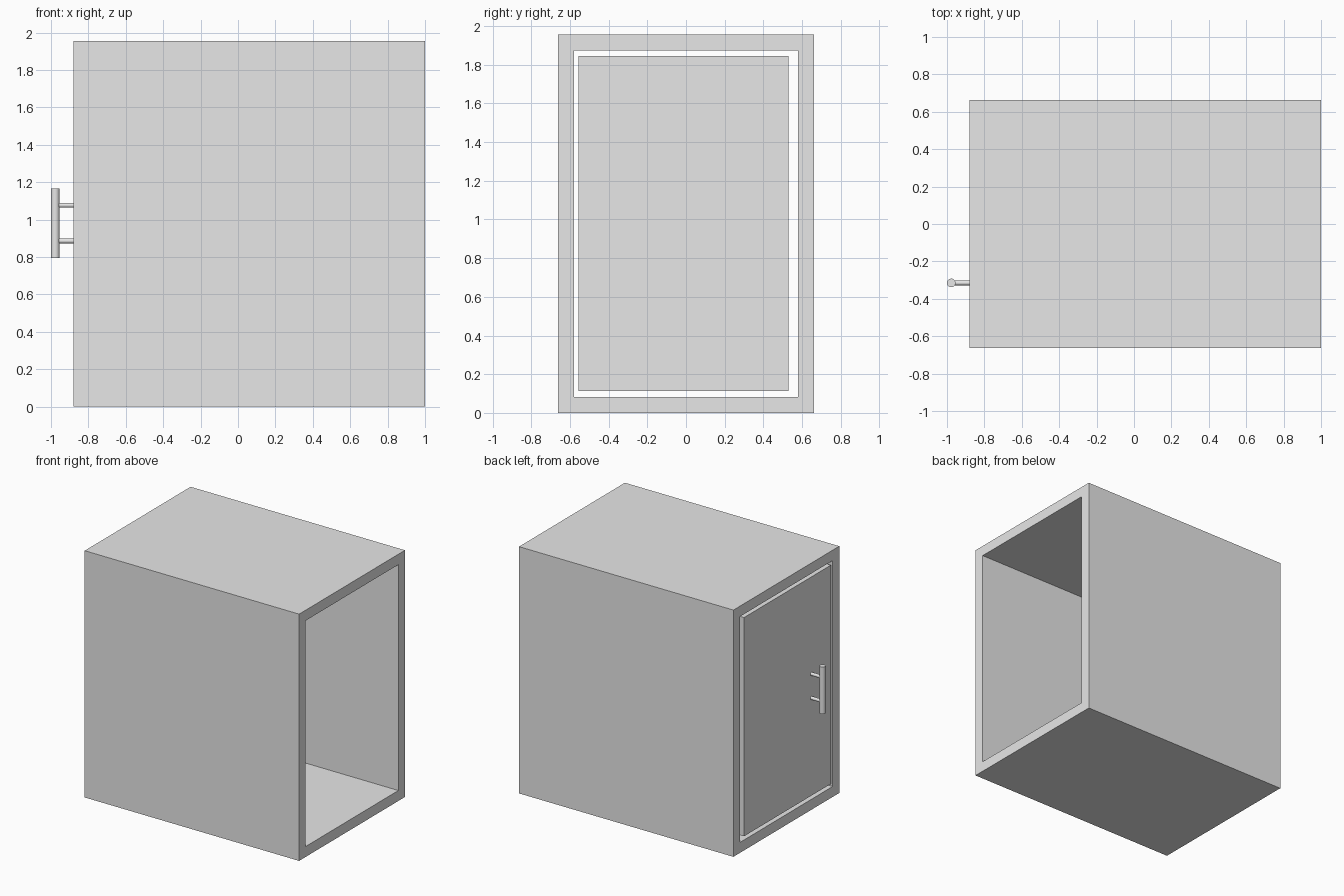
import bpy
import bmesh
from mathutils import Matrix, Vector

cube = bpy.data.objects.get("Cube")
if cube:
    bpy.data.objects.remove(cube, do_unlink=True)

# Single plain grey finish
grey = bpy.data.materials.new("light_grey")
grey.use_nodes = True
grey.diffuse_color = (0.8, 0.8, 0.8, 1)
grey.node_tree.nodes["Principled BSDF"].inputs["Base Color"].default_value = grey.diffuse_color


def finish(name, bm):
    bmesh.ops.recalc_face_normals(bm, faces=bm.faces)
    mesh = bpy.data.meshes.new(name)
    bm.to_mesh(mesh)
    bm.free()
    mesh.materials.append(grey)
    obj = bpy.data.objects.new(name, mesh)
    bpy.context.collection.objects.link(obj)
    return obj


def box(name, low, high):
    low, high = Vector(low), Vector(high)
    bm = bmesh.new()
    bmesh.ops.create_cube(bm, size=1, matrix=Matrix.Translation((low + high) / 2)
                          @ Matrix.Diagonal((*(high - low), 1)))
    return finish(name, bm)


def rod(name, start, end, radius):
    start, end = Vector(start), Vector(end)
    axis = end - start
    turn = axis.to_track_quat('Z', 'Y').to_matrix().to_4x4()
    bm = bmesh.new()
    bmesh.ops.create_cone(bm, cap_ends=True, segments=32, radius1=radius, radius2=radius,
                          depth=axis.length,
                          matrix=Matrix.Translation((start + end) / 2) @ turn)
    obj = finish(name, bm)
    bpy.ops.object.select_all(action='DESELECT')
    obj.select_set(True)
    bpy.context.view_layer.objects.active = obj
    bpy.ops.object.shade_smooth_by_angle()
    return obj


# Cabinet body: a rectangular sleeve open at both ends
FRONT, BACK, HALF, HEIGHT, WALL = -0.88, 1.0, 0.663, 1.956, 0.083


def ring(bm, x, inset):
    y, low, high = HALF - inset, inset, HEIGHT - inset
    return [bm.verts.new((x, *p)) for p in ((-y, low), (y, low), (y, high), (-y, high))]


bm = bmesh.new()
rings = [ring(bm, FRONT, 0), ring(bm, BACK, 0), ring(bm, BACK, WALL), ring(bm, FRONT, WALL)]
for a, b in zip(rings, rings[1:] + rings[:1]):
    for i in range(4):
        j = (i + 1) % 4
        bm.faces.new((a[i], a[j], b[j], b[i]))
finish("cabinet_body", bm)

# Door set flush in the opening with a clear gap all round
box("door", (FRONT, -0.557, 0.112), (FRONT + WALL, 0.53, 1.846))

# Bar handle on two posts
BAR_X, BAR_Y = -0.977, -0.315
rod("handle_bar", (BAR_X, BAR_Y, 0.795), (BAR_X, BAR_Y, 1.167), 0.023)
for name, z in (("lower_handle_post", 0.886), ("upper_handle_post", 1.077)):
    rod(name, (FRONT, BAR_Y, z), (BAR_X, BAR_Y, z), 0.013)
